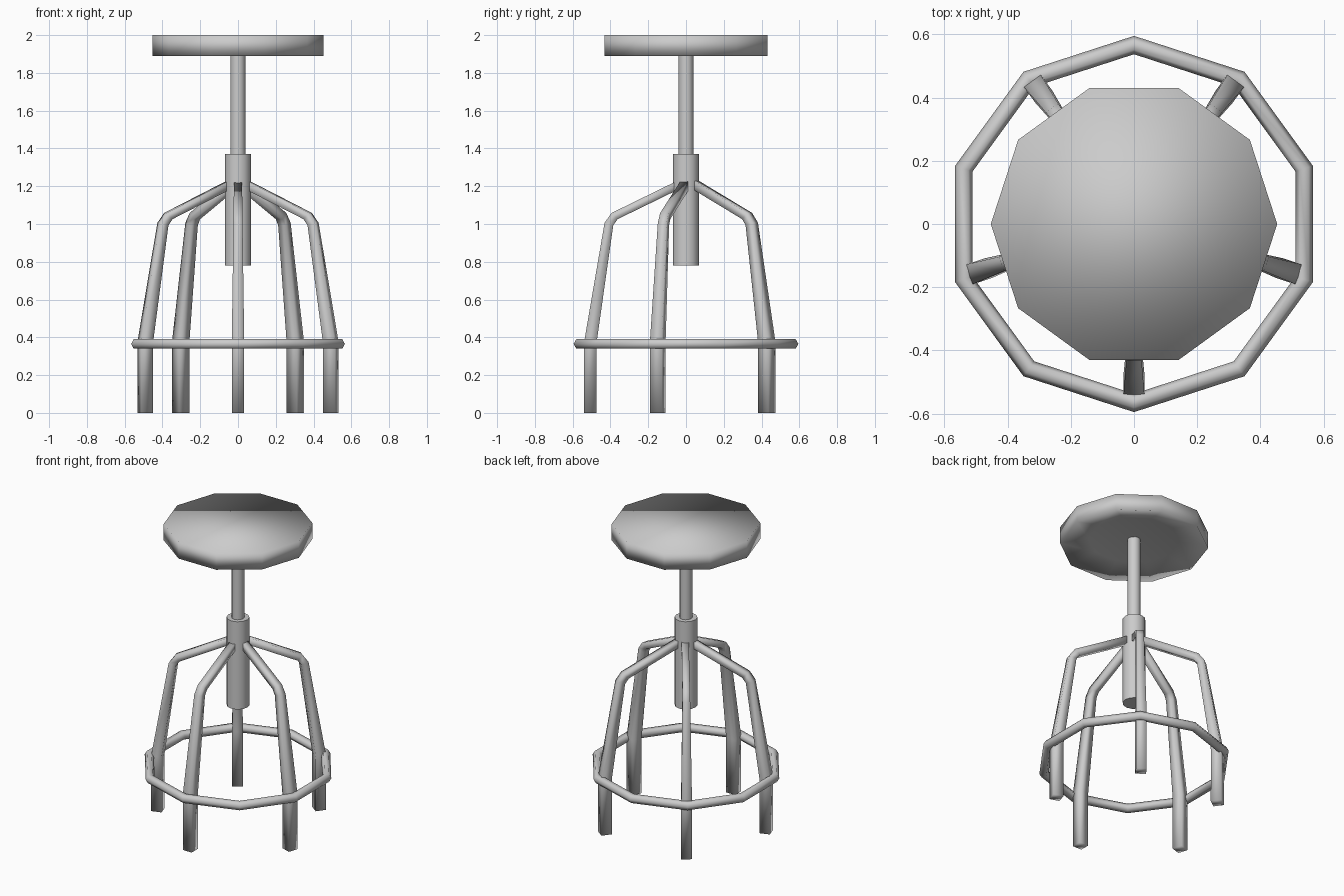
import bpy, bmesh
from math import sin, cos, radians, pi
from mathutils import Vector

if "Cube" in bpy.data.objects:
    bpy.data.objects.remove(bpy.data.objects["Cube"])


def make_object(name, bm, angle=None):
    bmesh.ops.recalc_face_normals(bm, faces=bm.faces)
    mesh = bpy.data.meshes.new(name)
    bm.to_mesh(mesh)
    bm.free()
    obj = bpy.data.objects.new(name, mesh)
    bpy.context.collection.objects.link(obj)
    for p in mesh.polygons:
        p.use_smooth = True
    if angle:
        bpy.ops.object.select_all(action='DESELECT')
        obj.select_set(True)
        bpy.context.view_layer.objects.active = obj
        bpy.ops.object.shade_smooth_by_angle(angle=radians(angle))
    return obj


def bridge(bm, a, b):
    n = len(a)
    for i in range(n):
        bm.faces.new((a[i], a[(i + 1) % n], b[(i + 1) % n], b[i]))


def lathe(name, profile, sides, start=0.0, closed=False, angle=None):
    """Spin an (r, z) profile; open profiles are capped at both ends."""
    bm = bmesh.new()
    rings = []
    for r, z in profile:
        angs = [start + 2 * pi * i / sides for i in range(sides)]
        rings.append([bm.verts.new((r * cos(t), r * sin(t), z)) for t in angs])
    for a, b in zip(rings, rings[1:]):
        bridge(bm, a, b)
    if closed:
        bridge(bm, rings[-1], rings[0])
    else:
        bm.faces.new(rings[0])
        bm.faces.new(rings[-1])
    return make_object(name, bm, angle)


def leg(name, direction):
    """Tapered square bar bent along a radial path."""
    # centre radius, height, half width, section tilt from horizontal (degrees)
    path = [(0.517, 0.0, 0.033, 0), (0.517, 0.37, 0.033, 4),
            (0.418, 1.0, 0.024, 15), (0.388, 1.042, 0.023, 45),
            (0.04, 1.212, 0.022, 63)]
    out = Vector((cos(direction), sin(direction), 0))
    side = Vector((-sin(direction), cos(direction), 0))
    up = Vector((0, 0, 1))
    bm = bmesh.new()
    rings = []
    for r, z, h, tilt in path:
        t = radians(tilt)
        across = out * cos(t) + up * sin(t)
        centre = out * r + up * z + Vector((0, 0.01, 0))
        rings.append([bm.verts.new(centre + across * h * a + side * h * b)
                      for a, b in ((1, 1), (-1, 1), (-1, -1), (1, -1))])
    for a, b in zip(rings, rings[1:]):
        bridge(bm, a, b)
    bm.faces.new(rings[0])
    bm.faces.new(rings[-1])
    make_object(name, bm)


# Ten-sided seat with a shallow recess underneath
lathe("seat", [(0.28, 1.93), (0.453, 1.89), (0.453, 2.0)], 10)

# Centre post and the sleeve it slides in
lathe("seat_post", [(0.04, 1.3), (0.04, 1.935)], 12, angle=40)
lathe("centre_sleeve", [(0.07, 0.78), (0.07, 1.37)], 12, angle=40)

# Five legs
for i in range(5):
    leg(f"leg_{i + 1}", radians(-90 + 72 * i))

# Foot ring: hexagonal bar around a decagon
section = [(0.566 + 0.029 * cos(k * pi / 3), 0.365 + 0.029 * sin(k * pi / 3))
           for k in range(6)]
lathe("foot_ring", section, 10, start=pi / 2, closed=True)
